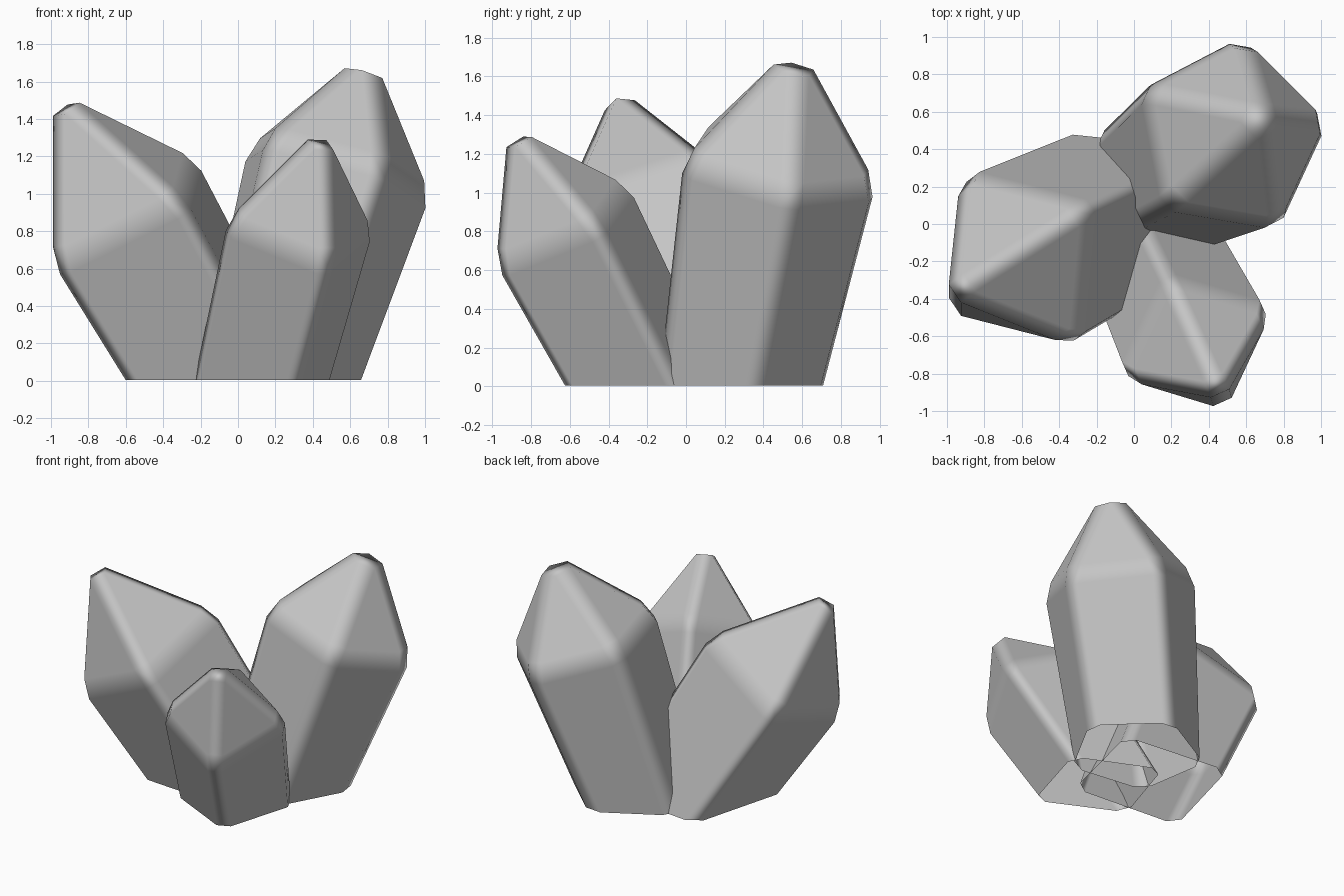
import bpy, bmesh, math
from mathutils import Vector, Matrix

cube = bpy.data.objects.get("Cube")
if cube:
    bpy.data.objects.remove(cube, do_unlink=True)

stone = bpy.data.materials.new("grey_crystal")
stone.use_nodes = True
GREY = (0.56, 0.56, 0.56, 1)
stone.diffuse_color = GREY
stone.node_tree.nodes["Principled BSDF"].inputs["Base Color"].default_value = GREY


def crystal(name, sides, shoulder, lean, corner, radius, taper, point, bevel):
    """Leaning prism with a pyramid point, chamfered edges and a flat open foot."""
    shoulder = Vector(shoulder)
    lean = Vector((*lean, 1))
    axis = lean.normalized()
    u = Vector(corner)
    u = (u - axis * u.dot(axis)).normalized()

    bm = bmesh.new()

    def ring(t):
        # t is the height along the lean, measured from the shoulder
        r = radius + taper * t
        return [bm.verts.new(shoulder + lean * t
                             + Matrix.Rotation(math.tau * i / sides, 3, axis) @ u * r)
                for i in range(sides)]

    foot, top = ring(-shoulder.z - 0.5), ring(0)
    tip = bm.verts.new(shoulder + lean * point)
    for i in range(sides):
        j = (i + 1) % sides
        bm.faces.new((foot[i], foot[j], top[j], top[i]))
        bm.faces.new((top[i], top[j], tip))

    # Chamfer every edge except the open rim of the foot
    edges = [e for e in bm.edges if not e.is_boundary]
    bmesh.ops.bevel(bm, geom=edges, offset=bevel, segments=1, profile=0.5,
                    affect='EDGES', clamp_overlap=True)
    # Trim level with the ground
    bmesh.ops.bisect_plane(bm, geom=bm.verts[:] + bm.edges[:] + bm.faces[:],
                           plane_co=(0, 0, 0.005), plane_no=(0, 0, 1), clear_inner=True)
    bmesh.ops.recalc_face_normals(bm, faces=bm.faces[:])
    for f in bm.faces:
        f.smooth = True

    mesh = bpy.data.meshes.new(name)
    bm.to_mesh(mesh)
    bm.free()
    mesh.materials.append(stone)
    obj = bpy.data.objects.new(name, mesh)
    bpy.context.scene.collection.objects.link(obj)
    # Flat facets with softly shaded chamfers
    obj.modifiers.new("soft_edges", 'WEIGHTED_NORMAL').weight = 100
    return obj


crystal("tall_back_crystal", 5, (0.53, 0.47, 1.14), (0.29, 0.18),
        (0.47, 0.07, -0.16), 0.56, 0.08, 0.66, 0.075)
crystal("left_leaning_crystal", 4, (-0.61, -0.19, 0.91), (-0.57, -0.28),
        (0.36, 0.27, 0.27), 0.57, 0.05, 0.68, 0.075)
crystal("small_front_crystal", 4, (0.335, -0.64, 0.835), (0.25, -0.52),
        (0.33, 0.145, 0), 0.455, 0.045, 0.56, 0.07)
